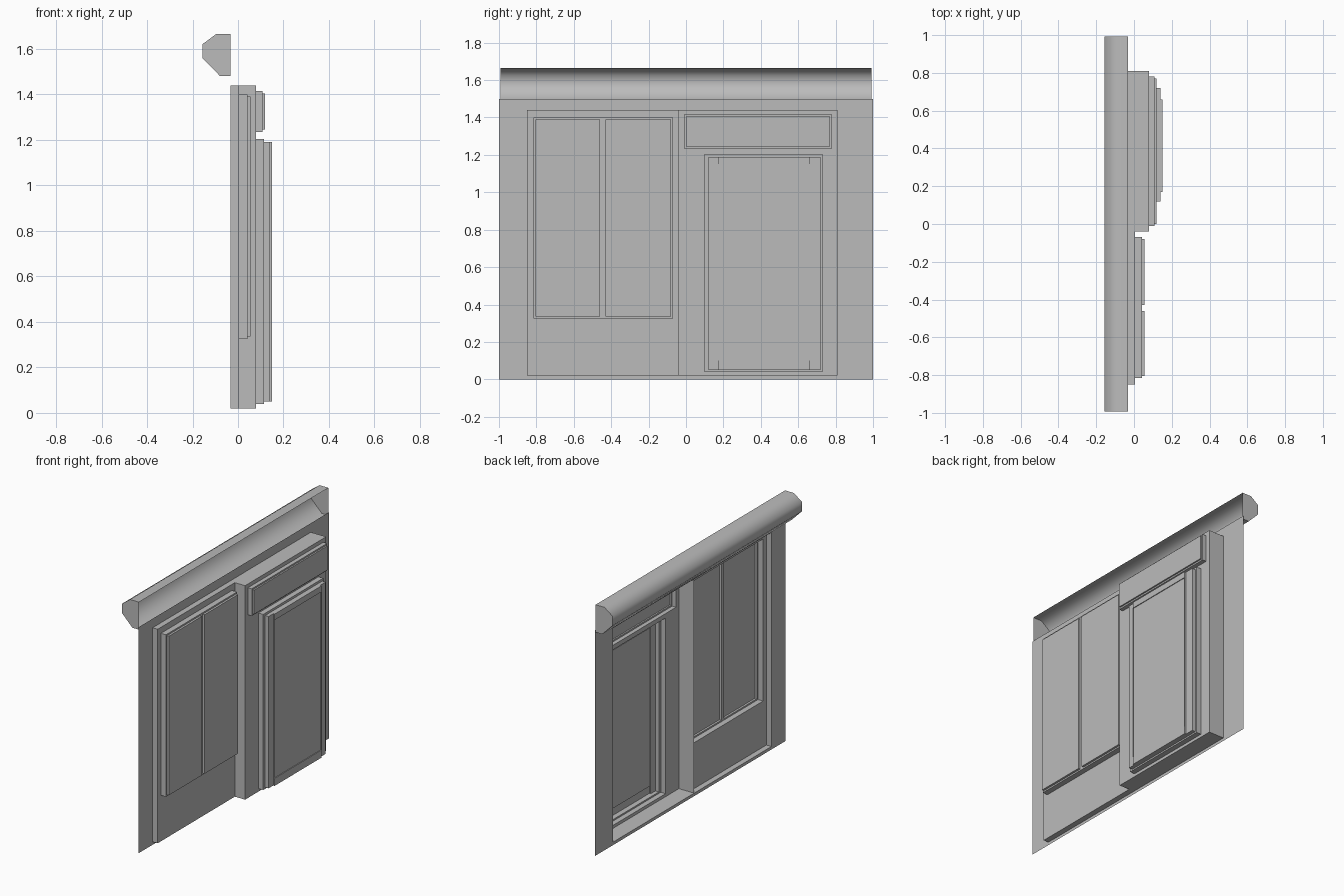
import bpy, bmesh, math

cube = bpy.data.objects.get("Cube")
if cube:
    bpy.data.objects.remove(cube)

grey = bpy.data.materials.new("plain grey")
grey.use_nodes = True
colour = (0.5, 0.5, 0.5, 1)
grey.diffuse_color = colour
grey.node_tree.nodes["Principled BSDF"].inputs["Base Color"].default_value = colour


def finish(name, bm):
    mesh = bpy.data.meshes.new(name)
    bm.to_mesh(mesh)
    bm.free()
    mesh.materials.append(grey)
    obj = bpy.data.objects.new(name, mesh)
    bpy.context.collection.objects.link(obj)
    return obj


def add_sheet(bm, x, rect, holes):
    """Flat sheet across y and z with rectangular holes; faces -x."""
    y0, y1, z0, z1 = rect
    ys = {y0, y1} | {min(max(v, y0), y1) for h in holes for v in h[:2]}
    zs = {z0, z1} | {min(max(v, z0), z1) for h in holes for v in h[2:]}
    ys, zs = sorted(ys), sorted(zs)
    for ya, yb in zip(ys, ys[1:]):
        for za, zb in zip(zs, zs[1:]):
            y, z = (ya + yb) / 2, (za + zb) / 2
            if any(h[0] < y < h[1] and h[2] < z < h[3] for h in holes):
                continue
            corners = ((ya, za), (ya, zb), (yb, zb), (yb, za))
            bm.faces.new([bm.verts.new((x, *c)) for c in corners])


def sheet(name, x, rect, holes=()):
    bm = bmesh.new()
    add_sheet(bm, x, rect, holes)
    return finish(name, bm)


def recess(name, x0, x1, rect, holes=()):
    """Four reveals from x0 to x1, closed by a back sheet with holes."""
    bm = bmesh.new()
    add_sheet(bm, x1, rect, holes)
    y0, y1, z0, z1 = rect
    ring = ((y0, z0), (y1, z0), (y1, z1), (y0, z1))
    for a, b in zip(ring, ring[1:] + ring[:1]):
        path = ((x0, *a), (x0, *b), (x1, *b), (x1, *a))
        bm.faces.new([bm.verts.new(p) for p in path])
    bmesh.ops.remove_doubles(bm, verts=bm.verts, dist=0.0001)
    return finish(name, bm)


# Openings as (y min, y max, z min, z max)
window_bay = (-0.85, -0.04, 0.02, 1.44)
door_bay = (-0.04, 0.81, 0.02, 1.44)
window = (-0.815, -0.07, 0.325, 1.40)
panes = [(-0.805, -0.46, 0.335, 1.39), (-0.43, -0.08, 0.335, 1.39)]
transom = (-0.01, 0.78, 1.235, 1.415)
transom_pane = (0.0, 0.77, 1.245, 1.405)
doorway = (0.10, 0.73, 0.04, 1.205)
door_leaf = (0.12, 0.72, 0.05, 1.19)
door_panel = (0.17, 0.66, 0.05, 1.19)
door_pane = (0.17, 0.66, 0.10, 1.15)

# Wall and the two bays
sheet("wall", -0.032, (-1, 1, 0, 1.50), [window_bay, door_bay])
recess("window_bay", -0.032, 0.005, window_bay, [window])
recess("door_bay", -0.032, 0.08, door_bay, [transom, doorway])

# Window with two panes either side of a mullion
recess("window_frame", 0.005, 0.042, window, panes)
for side, pane in zip(("right", "left"), panes):
    recess("window_pane_" + side, 0.042, 0.056, pane)

# Transom light
recess("transom_frame", 0.08, 0.108, transom, [transom_pane])
recess("transom_pane", 0.108, 0.118, transom_pane)

# Door
recess("door_frame", 0.08, 0.115, doorway, [door_leaf])
recess("door_stiles", 0.115, 0.14, door_leaf, [door_panel])
recess("door_rails", 0.14, 0.15, door_panel, [door_pane])
recess("door_pane", 0.15, 0.145, door_pane)

# Rounded cornice, open along the wall side, with closed ends
profile = [(-0.032, 1.665), (-0.097, 1.665), (-0.155, 1.622),
           (-0.155, 1.558), (-0.08, 1.482), (-0.032, 1.482)]
bm = bmesh.new()
ends = [[bm.verts.new((x, y, z)) for x, z in profile] for y in (-0.993, 0.993)]
for i in range(len(profile) - 1):
    bm.faces.new((ends[0][i], ends[0][i + 1], ends[1][i + 1], ends[1][i]))
bm.faces.new(ends[0])
bm.faces.new(ends[1])
bmesh.ops.recalc_face_normals(bm, faces=bm.faces)
cornice = finish("cornice", bm)
bpy.ops.object.select_all(action="DESELECT")
cornice.select_set(True)
bpy.context.view_layer.objects.active = cornice
bpy.ops.object.shade_smooth_by_angle(angle=math.radians(60))
